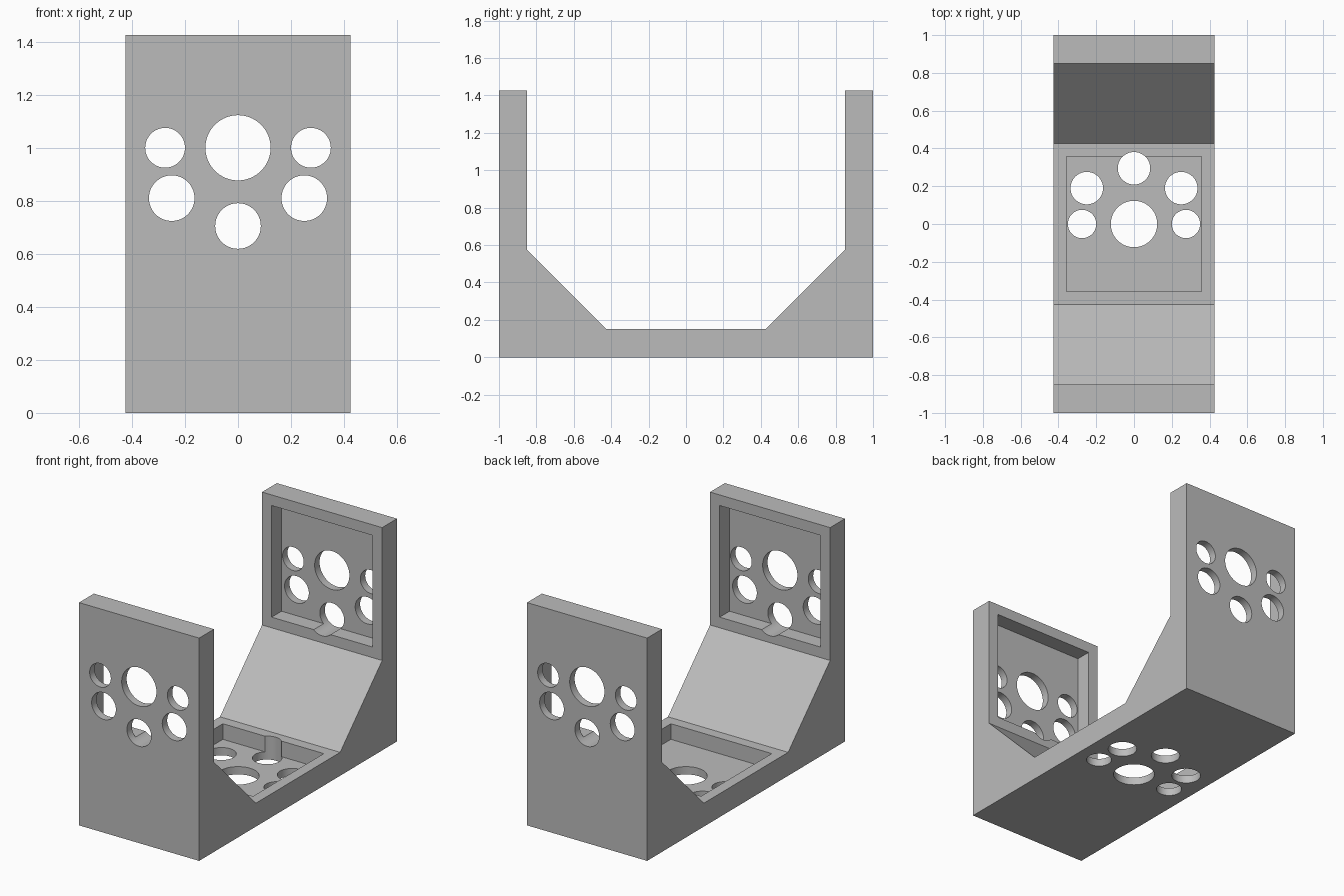
import bpy, bmesh
from mathutils import Matrix, Vector

if "Cube" in bpy.data.objects:
    bpy.data.objects.remove(bpy.data.objects["Cube"])

HALF_W = 0.425
grey = bpy.data.materials.new("plain grey")
grey.diffuse_color = (0.5, 0.5, 0.5, 1)
grey.use_nodes = True
grey.node_tree.nodes["Principled BSDF"].inputs["Base Color"].default_value = grey.diffuse_color


def make_object(name, bm):
    bmesh.ops.recalc_face_normals(bm, faces=bm.faces)
    mesh = bpy.data.meshes.new(name)
    bm.to_mesh(mesh)
    bm.free()
    obj = bpy.data.objects.new(name, mesh)
    bpy.context.collection.objects.link(obj)
    return obj


# Bracket body: U profile with sloped inner corners, extruded along x
half = [(0.425, 0.15), (0.85, 0.575), (0.85, 1.425), (1, 1.425), (1, 0)]
profile = [(-y, z) for y, z in half] + [(y, z) for y, z in reversed(half)]
bm = bmesh.new()
face = bm.faces.new([bm.verts.new((-HALF_W, y, z)) for y, z in profile])
ext = bmesh.ops.extrude_face_region(bm, geom=[face])
bmesh.ops.translate(bm, vec=(2 * HALF_W, 0, 0),
                    verts=[e for e in ext["geom"] if isinstance(e, bmesh.types.BMVert)])
body = make_object("u_bracket", bm)
body.data.materials.append(grey)

# Panel frames: local x, y across the panel, local z from the outer face inwards
panels = {
    "floor": Matrix.Identity(4),
    "back": Matrix(((1, 0, 0, 0), (0, 0, -1, 1), (0, -1, 0, 1), (0, 0, 0, 1))),
    "front": Matrix(((1, 0, 0, 0), (0, 0, 1, -1), (0, -1, 0, 1), (0, 0, 0, 1))),
}
holes = [(0, 0, 0.123), (0, 0.295, 0.086)]
for s in (-1, 1):
    holes += [(s * 0.275, 0, 0.075), (s * 0.25, 0.19, 0.086)]

cutters = []


def cut(name, bm, frame):
    bmesh.ops.transform(bm, matrix=frame, verts=bm.verts)
    cutter = make_object(name, bm)
    cutter.data.materials.append(grey)
    cutter.hide_render = True
    mod = body.modifiers.new(name, "BOOLEAN")
    mod.operation = "DIFFERENCE"
    mod.solver = "EXACT"
    mod.object = cutter
    cutters.append(cutter)


for name, frame in panels.items():
    # Square recess on the inner side
    bm = bmesh.new()
    bmesh.ops.create_cube(bm, size=1, matrix=Matrix.Translation((0, 0, 0.15))
                          @ Matrix.Diagonal((0.714, 0.714, 0.2, 1)))
    cut(name + "_recess_cutter", bm, frame)
    # Round holes through the panel
    bm = bmesh.new()
    for x, y, r in holes:
        bmesh.ops.create_cone(bm, cap_ends=True, segments=64, radius1=r, radius2=r,
                              depth=0.4, matrix=Matrix.Translation((x, y, 0.1)))
    cut(name + "_hole_cutter", bm, frame)

# Apply the cuts and remove the cutters
bpy.context.view_layer.update()
deps = bpy.context.evaluated_depsgraph_get()
result = bpy.data.meshes.new_from_object(body.evaluated_get(deps))
body.modifiers.clear()
body.data = result
for c in cutters:
    bpy.data.objects.remove(c)

bpy.context.view_layer.objects.active = body
body.select_set(True)
bpy.ops.object.shade_smooth_by_angle(angle=0.5)
